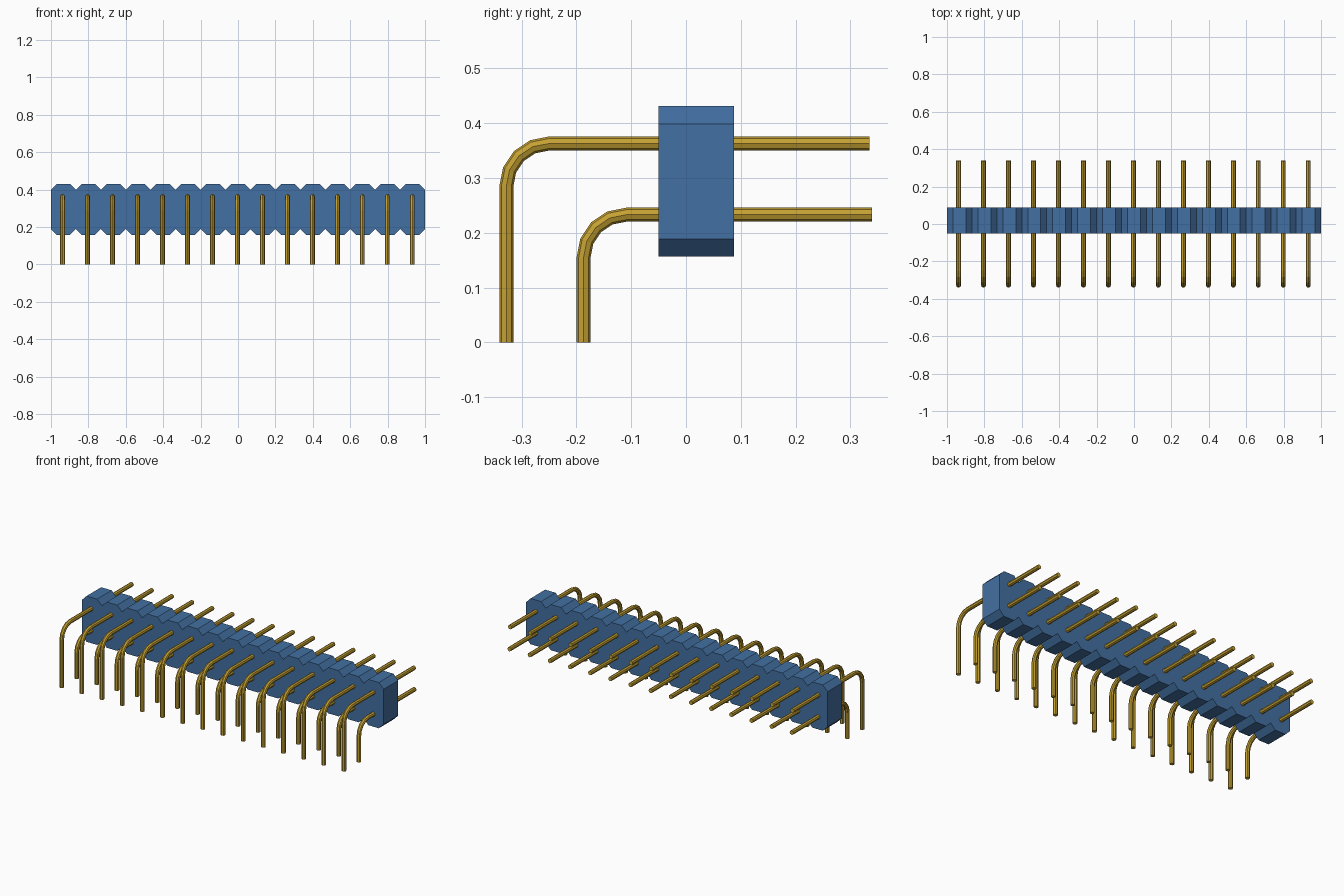
import bpy, bmesh, math
from mathutils import Vector

if "Cube" in bpy.data.objects:
    bpy.data.objects.remove(bpy.data.objects["Cube"], do_unlink=True)

COUNT = 15
PITCH = 2.0 / COUNT
CHAMFER = 0.032
Z_LOW, Z_HIGH = 0.157, 0.431
Y_FRONT, Y_BACK = -0.05, 0.088
PIN_RADIUS = 0.0128
BEND = 0.078


def make_material(name, rgb):
    mat = bpy.data.materials.new(name)
    mat.use_nodes = True
    mat.diffuse_color = (*rgb, 1)
    mat.node_tree.nodes["Principled BSDF"].inputs["Base Color"].default_value = (*rgb, 1)
    return mat


def finish(bm, name, mat):
    bmesh.ops.recalc_face_normals(bm, faces=bm.faces)
    mesh = bpy.data.meshes.new(name)
    bm.to_mesh(mesh)
    bm.free()
    mesh.materials.append(mat)
    obj = bpy.data.objects.new(name, mesh)
    bpy.context.collection.objects.link(obj)
    return obj


blue = make_material("blue plastic", (0.055, 0.16, 0.36))
gold = make_material("gold metal", (0.56, 0.36, 0.033))

# Housing: one notched outline, extruded from front to back
top, bottom = [], []
for i in range(COUNT):
    left = -1 + i * PITCH
    for dx, inset in ((0, CHAMFER), (CHAMFER, 0), (PITCH - CHAMFER, 0), (PITCH, CHAMFER)):
        if i and dx == 0:
            continue  # notch point is shared with the previous cell
        top.append((left + dx, Z_HIGH - inset))
        bottom.append((left + dx, Z_LOW + inset))

bm = bmesh.new()
outline = [bm.verts.new((x, Y_FRONT, z)) for x, z in top + bottom[::-1]]
face = bm.faces.new(outline)
result = bmesh.ops.extrude_face_region(bm, geom=[face], use_keep_orig=True)
moved = [g for g in result["geom"] if isinstance(g, bmesh.types.BMVert)]
bmesh.ops.translate(bm, verts=moved, vec=(0, Y_BACK - Y_FRONT, 0))
finish(bm, "housing", blue)


def bent_pin_mesh(name, y_leg, z_arm, y_tip, sides=8, steps=4):
    """Sweep an octagon down the leg, round the bend and along the arm."""
    centre = Vector((0, y_leg + BEND, z_arm - BEND))
    stations = [(Vector((0, y_leg, 0)), math.pi)]
    for s in range(steps + 1):
        a = math.pi - s * math.pi / 2 / steps
        stations.append((centre + BEND * Vector((0, math.cos(a), math.sin(a))), a))
    stations.append((Vector((0, y_tip, z_arm)), math.pi / 2))

    bm = bmesh.new()
    rings = []
    for point, a in stations:
        outward = Vector((0, math.cos(a), math.sin(a)))
        ring = []
        for k in range(sides):
            t = k * math.tau / sides
            offset = outward * math.cos(t) + Vector((1, 0, 0)) * math.sin(t)
            ring.append(bm.verts.new(point + PIN_RADIUS * offset))
        rings.append(ring)
    for r0, r1 in zip(rings, rings[1:]):
        for k in range(sides):
            n = (k + 1) % sides
            bm.faces.new((r0[k], r0[n], r1[n], r1[k]))
    bm.faces.new(rings[0])
    bm.faces.new(rings[-1])
    return finish(bm, name, gold)


# Two rows of bent pins, one pair per cell
for row, y_leg, z_arm, y_tip in (("upper", -0.328, 0.363, 0.335),
                                 ("lower", -0.187, 0.233, 0.34)):
    first = bent_pin_mesh(f"{row}_pin_1", y_leg, z_arm, y_tip)
    first.location.x = -0.938
    for i in range(1, COUNT):
        pin = bpy.data.objects.new(f"{row}_pin_{i + 1}", first.data)
        pin.location.x = -0.938 + i * 1.87 / (COUNT - 1)
        bpy.context.collection.objects.link(pin)
